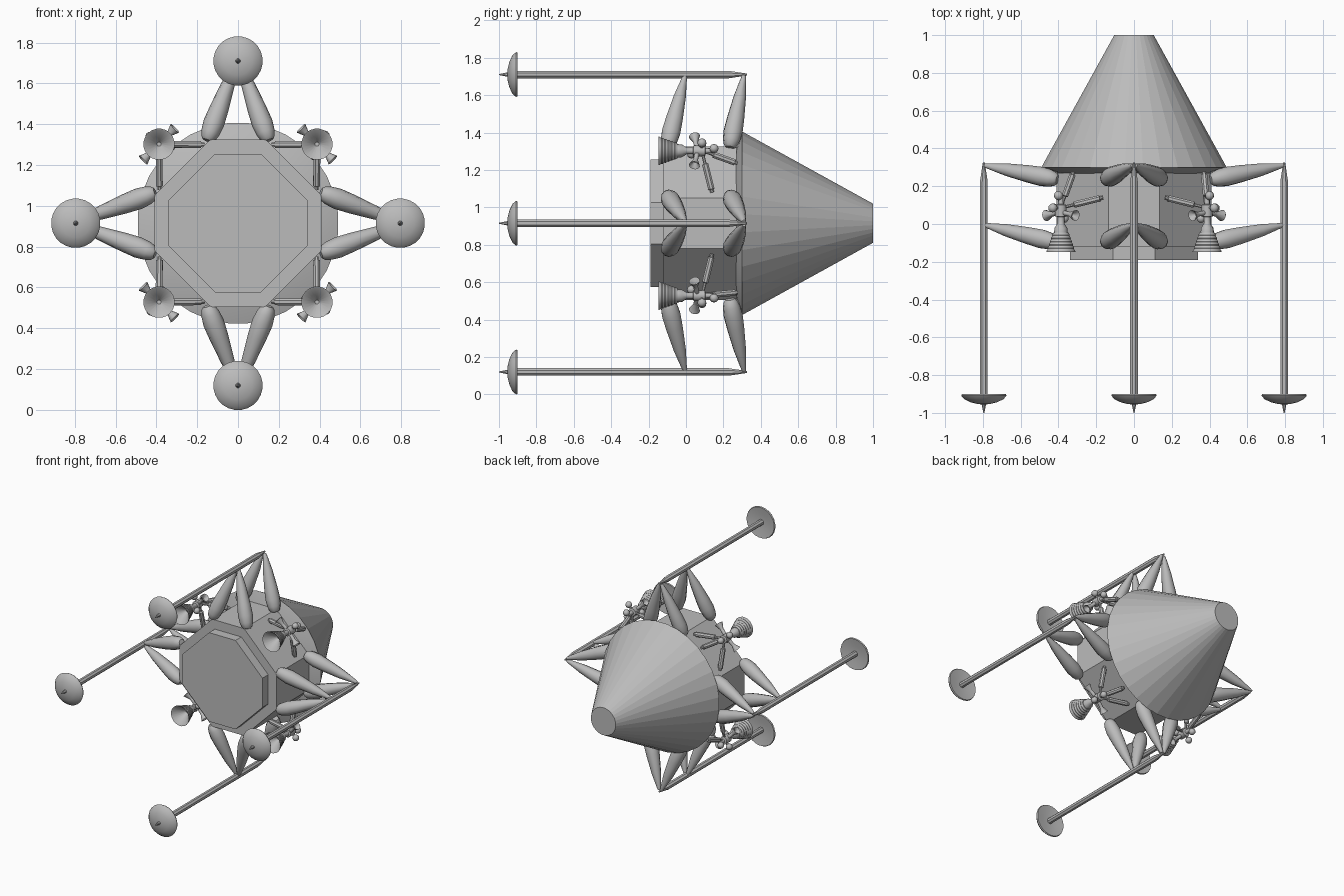
import bpy, bmesh, math
from mathutils import Vector, Matrix

if "Cube" in bpy.data.objects:
    bpy.data.objects.remove(bpy.data.objects["Cube"])

CZ = 0.915  # height of the long axis
grey = bpy.data.materials.new("light grey")
grey.diffuse_color = (0.5, 0.5, 0.5, 1)
grey.use_nodes = True
grey.node_tree.nodes["Principled BSDF"].inputs["Base Color"].default_value = grey.diffuse_color


def finish(name, bm, turn=0.0, smooth=True):
    """Weld, shade, turn about the long axis and lift into place."""
    bmesh.ops.remove_doubles(bm, verts=bm.verts, dist=0.0004)
    bmesh.ops.recalc_face_normals(bm, faces=bm.faces)
    for f in bm.faces:
        f.smooth = smooth
    for e in bm.edges:
        e.smooth = e.calc_face_angle(0) < math.radians(40)
    bm.transform(Matrix.Translation((0, 0, CZ)) @ Matrix.Rotation(turn, 4, 'Y'))
    me = bpy.data.meshes.new(name)
    bm.to_mesh(me)
    bm.free()
    me.materials.append(grey)
    ob = bpy.data.objects.new(name, me)
    bpy.context.collection.objects.link(ob)
    return ob


def lathe(name, a, b, profile, sides=12, turn=0.0, smooth=True):
    """Round body from a to b; profile holds (fraction along, radius)."""
    a, b = Vector(a), Vector(b)
    d = b - a
    rot = d.to_track_quat('Z', 'Y')
    bm = bmesh.new()
    rings = []
    for t, r in profile:
        ring = []
        for i in range(sides):
            w = math.tau * (i + 0.5) / sides
            off = rot @ Vector((r * math.cos(w), r * math.sin(w), 0))
            ring.append(bm.verts.new(a + d * t + off))
        rings.append(ring)
    for p, q in zip(rings, rings[1:]):
        for i in range(sides):
            j = (i + 1) % sides
            bm.faces.new((p[i], p[j], q[j], q[i]))
    if profile[0][1] > 0.001:
        bm.faces.new(rings[0][::-1])
    if profile[-1][1] > 0.001:
        bm.faces.new(rings[-1])
    return finish(name, bm, turn, smooth)


def octagon_prism(name, rows):
    """Stack of chamfered squares; rows hold (y, half width, half flat)."""
    bm = bmesh.new()
    rings = []
    for y, w, h in rows:
        pts = [(w, -h), (w, h), (h, w), (-h, w), (-w, h), (-w, -h), (-h, -w), (h, -w)]
        rings.append([bm.verts.new((x, y, z)) for x, z in pts])
    for p, q in zip(rings, rings[1:]):
        for i in range(8):
            j = (i + 1) % 8
            bm.faces.new((p[i], p[j], q[j], q[i]))
    bm.faces.new(rings[0])
    bm.faces.new(rings[-1][::-1])
    return finish(name, bm, smooth=False)


# Main body with the stepped front plate
octagon_prism("body", [(-0.12, 0.41, 0.135), (0.27, 0.41, 0.135)])
octagon_prism("front_plate", [(-0.19, 0.34, 0.112), (-0.11, 0.34, 0.112)])

# Tapered rear cabin and its shallow domed shield
lathe("cabin_cone", (0, 0.3, 0), (0, 1, 0), [(0, 0.493), (1, 0.105)], 32, smooth=False)
lathe("shield_dome", (0, 0.225, 0), (0, 0.3, 0),
      [(0, 0), (0.08, 0.15), (0.3, 0.30), (0.62, 0.41), (1, 0.492)], 32)

bag = [(0, 0.01), (0.06, 0.016), (0.3, 0.034), (0.6, 0.047), (0.78, 0.052),
       (0.9, 0.046), (0.97, 0.036), (1, 0.024)]
dish = [(0, 0), (0.02, 0.03), (0.2, 0.07), (0.5, 0.105), (0.85, 0.121),
        (1, 0.117), (0.85, 0.06), (0.8, 0)]
corrugated = []
for k in range(6):  # ribbed outside of the engine bell
    r = 0.040 + 0.006 * k
    corrugated += [(k / 6, r), ((k + 0.75) / 6, r + 0.007)]
bell = [(0, 0)] + corrugated + [(1, 0.077), (0.98, 0.071), (0.15, 0.01), (0.15, 0)]
sleeve = [(0, 0.009), (0.3, 0.009), (0.32, 0.018), (0.92, 0.018), (0.93, 0.011), (1, 0.011)]
ball = [((1 - math.cos(math.pi * i / 6)) / 2, 0.024 * math.sin(math.pi * i / 6))
        for i in range(7)]

for n in range(4):
    turn = n * math.pi / 2

    # Landing leg: pole, dished foot and probe
    R = 0.795
    lathe("leg_pole", (0, -0.92, R), (0, 0.325, R),
          [(0, 0.022), (0.92, 0.022), (1, 0.006)], 8, turn)
    lathe("foot_dish", (0, -0.955, R), (0, -0.9, R), dish, 24, turn)
    lathe("foot_probe", (0, -1, R), (0, -0.945, R), [(0, 0.003), (0.6, 0.01), (1, 0.015)], 8, turn)

    # Two pairs of swollen struts tie the leg to the body
    for tip, root in ((-0.005, -0.1), (0.31, 0.235)):
        for s in (-1, 1):
            lathe("leg_strut", (0.008 * s, tip, R - 0.005),
                  (0.15 * s, root, 0.405), bag, 10, turn)

    # Corner engine: bell, neck and valve block
    C = 0.387
    lathe("engine_bell", (C, -0.045, C), (C, -0.148, C), bell, 20, turn)
    lathe("engine_neck", (C, -0.045, C), (C, 0.15, C),
          [(0, 0.036), (0.12, 0.034), (0.25, 0.018), (0.42, 0.018), (0.44, 0.03),
           (0.75, 0.03), (0.77, 0.015), (1, 0.012)], 10, turn)

    # Mounting struts to the body faces and shield
    lathe("engine_mount", (C, 0.085, C), (0.165, 0.14, 0.385), sleeve, 8, turn)
    lathe("engine_mount", (C, 0.085, C), (0.385, 0.14, 0.165), sleeve, 8, turn)
    lathe("engine_mount", (C, 0.09, C), (0.37, 0.275, 0.32), sleeve, 8, turn)

    # Small side jets across the corner
    for s in (-1, 1):
        lathe("side_jet", (C + 0.01 * s, 0.06, C - 0.01 * s),
              (C + 0.078 * s, 0.045, C - 0.078 * s),
              [(0, 0.013), (0.45, 0.013), (0.55, 0.012), (1, 0.03),
               (0.97, 0.025), (0.7, 0.006), (0.7, 0)], 10, turn)

    # Round fuel bottles on the valve block
    for x, y, z in ((0.425, 0.085, 0.43), (0.40, 0.15, 0.40), (0.355, 0.03, 0.37)):
        lathe("fuel_bottle", (x, y - 0.024, z), (x, y + 0.024, z), ball, 10, turn)
    lathe("bottle_pipe", (C, 0.085, C), (0.425, 0.085, 0.43), [(0, 0.01), (1, 0.01)], 8, turn)
